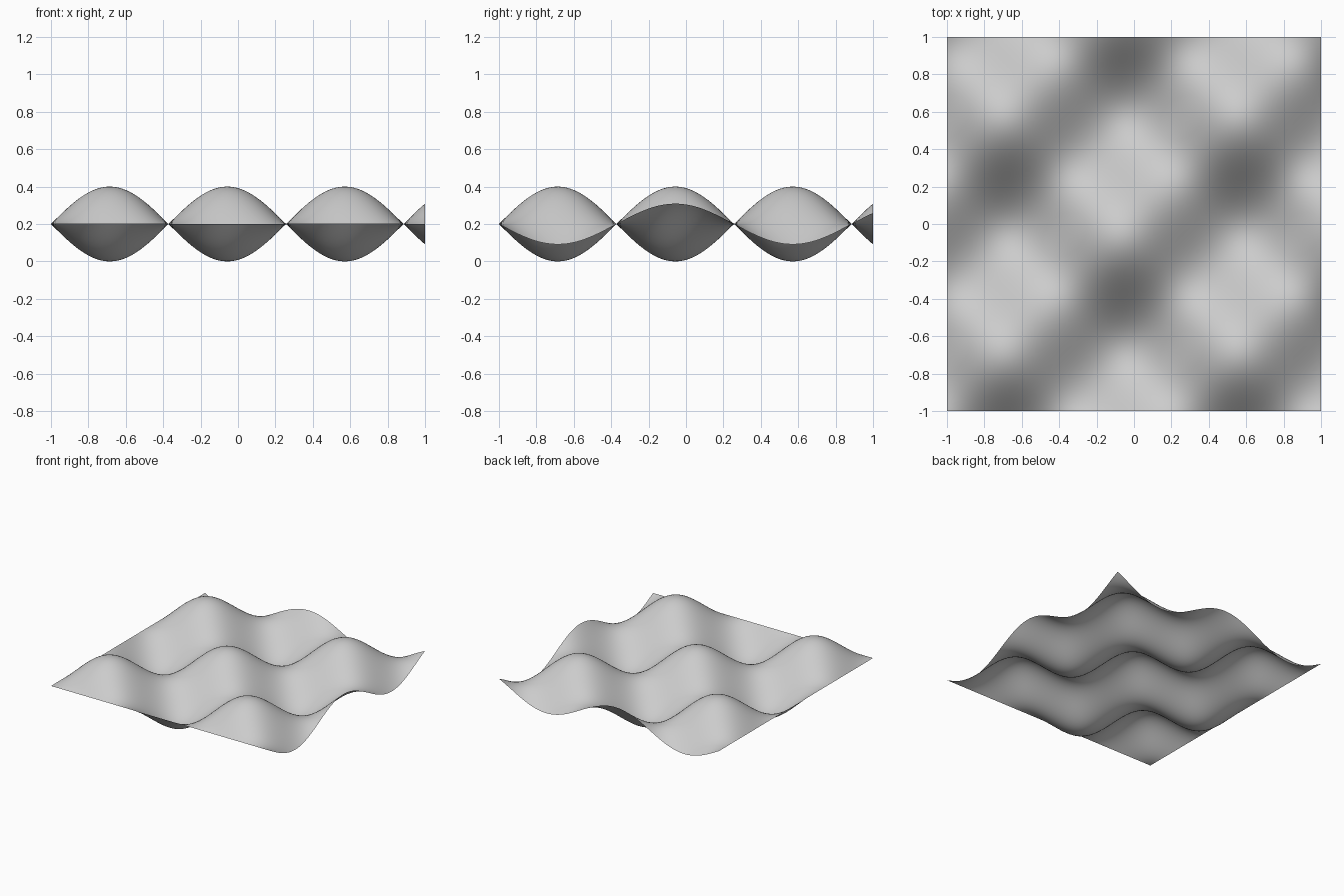
import bpy
import bmesh
from math import sin, radians

cube = bpy.data.objects.get("Cube")
if cube:
    bpy.data.objects.remove(cube, do_unlink=True)

SEGMENTS = 100
FREQUENCY = 5
AMPLITUDE = 0.2

# Plain grey finish
grey = bpy.data.materials.new("light_grey")
grey.use_nodes = True
colour = (0.6, 0.6, 0.6, 1)
grey.diffuse_color = colour
grey.node_tree.nodes["Principled BSDF"].inputs["Base Color"].default_value = colour

# Square sheet, raised and lowered by a product of two sine waves
bm = bmesh.new()
bmesh.ops.create_grid(bm, x_segments=SEGMENTS, y_segments=SEGMENTS, size=1)
for v in bm.verts:
    wave = sin(FREQUENCY * (v.co.x + 1)) * sin(FREQUENCY * (v.co.y + 1))
    v.co.z = AMPLITUDE * (1 + wave)

mesh = bpy.data.meshes.new("wavy_sheet")
bm.to_mesh(mesh)
bm.free()
mesh.materials.append(grey)
sheet = bpy.data.objects.new("wavy_sheet", mesh)
bpy.context.collection.objects.link(sheet)

# Smooth shading
bpy.context.view_layer.objects.active = sheet
sheet.select_set(True)
bpy.ops.object.shade_smooth_by_angle(angle=radians(40))
